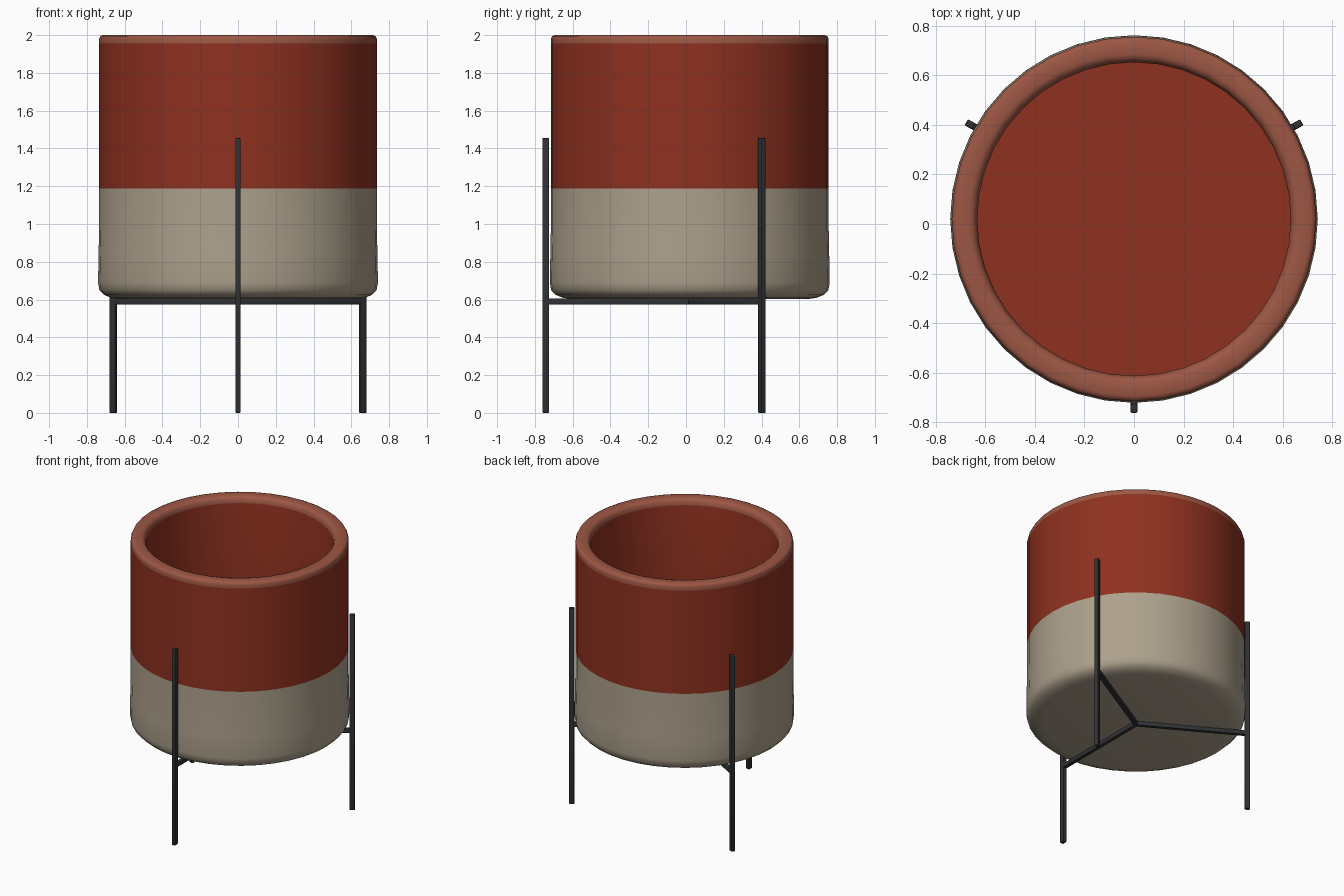
import bpy, bmesh, math
from mathutils import Matrix, Vector

if "Cube" in bpy.data.objects:
    bpy.data.objects.remove(bpy.data.objects["Cube"])

CY = 0.02      # pot axis in y
SEG = 40


def material(name, rgb):
    m = bpy.data.materials.new(name)
    m.diffuse_color = (*rgb, 1)
    m.use_nodes = True
    m.node_tree.nodes["Principled BSDF"].inputs["Base Color"].default_value = m.diffuse_color
    return m


RED = material("terracotta glaze", (0.275, 0.031, 0.014))
BEIGE = material("beige clay", (0.42, 0.358, 0.265))
RIM = material("pale terracotta rim", (0.335, 0.095, 0.058))
METAL = material("black metal", (0.03, 0.031, 0.033))


def finish(bm, name, mats, angle):
    bmesh.ops.recalc_face_normals(bm, faces=bm.faces)
    me = bpy.data.meshes.new(name)
    bm.to_mesh(me)
    bm.free()
    for m in mats:
        me.materials.append(m)
    ob = bpy.data.objects.new(name, me)
    bpy.context.collection.objects.link(ob)
    bpy.context.view_layer.objects.active = ob
    ob.select_set(True)
    bpy.ops.object.shade_smooth_by_angle(angle=math.radians(angle))
    ob.select_set(False)
    return ob


# Pot: lathe profile (radius, height, material of the band that follows)
profile = [(0, 0.602, 1), (0.62, 0.602, 1), (0.67, 0.609, 1), (0.71, 0.625, 1),
           (0.734, 0.65, 1), (0.741, 0.69, 1), (0.738, 0.85, 1),
           (0.735, 1.0, 1), (0.735, 1.187, 0), (0.735, 1.955, 2),
           (0.735, 1.98, 2), (0.729, 1.994, 2), (0.715, 2.0, 2),
           (0.665, 2.0, 2), (0.648, 1.994, 2), (0.638, 1.98, 2),
           (0.632, 1.955, 0), (0.69, 0.68, 0), (0, 0.68, 0)]
bm = bmesh.new()
rings = []
for r, z, _ in profile:
    if r == 0:
        rings.append([bm.verts.new((0, CY, z))] * SEG)
    else:
        rings.append([bm.verts.new((r * math.sin(2 * math.pi * i / SEG),
                                    CY + r * math.cos(2 * math.pi * i / SEG), z))
                      for i in range(SEG)])
for k in range(len(profile) - 1):
    for i in range(SEG):
        j = (i + 1) % SEG
        quad = [rings[k][i], rings[k][j], rings[k + 1][j], rings[k + 1][i]]
        f = bm.faces.new(list(dict.fromkeys(quad)))
        f.material_index = profile[k][2]
finish(bm, "pot", [RED, BEIGE, RIM], 50)


# Stand: three legs and three crossbars meeting under the pot
def bar(name, lo, hi, angle):
    bm = bmesh.new()
    bmesh.ops.create_cube(bm, size=1)
    lo, hi = Vector(lo), Vector(hi)
    for v in bm.verts:
        v.co = Vector([(lo[i] + hi[i]) / 2 + v.co[i] * (hi[i] - lo[i]) for i in range(3)])
    bmesh.ops.bevel(bm, geom=bm.edges[:], offset=0.005, segments=2,
                    profile=0.5, affect='EDGES')
    bm.transform(Matrix.Translation((0, CY, 0)) @ Matrix.Rotation(angle, 4, 'Z'))
    finish(bm, name, [METAL], 40)


for n, side in enumerate(("front", "right", "left")):
    a = n * 2 * math.pi / 3
    bar(side + "_leg", (-0.014, -0.781, 0), (0.014, -0.744, 1.455), a)
    bar(side + "_crossbar", (-0.014, -0.75, 0.573), (0.014, 0.008, 0.606), a)
